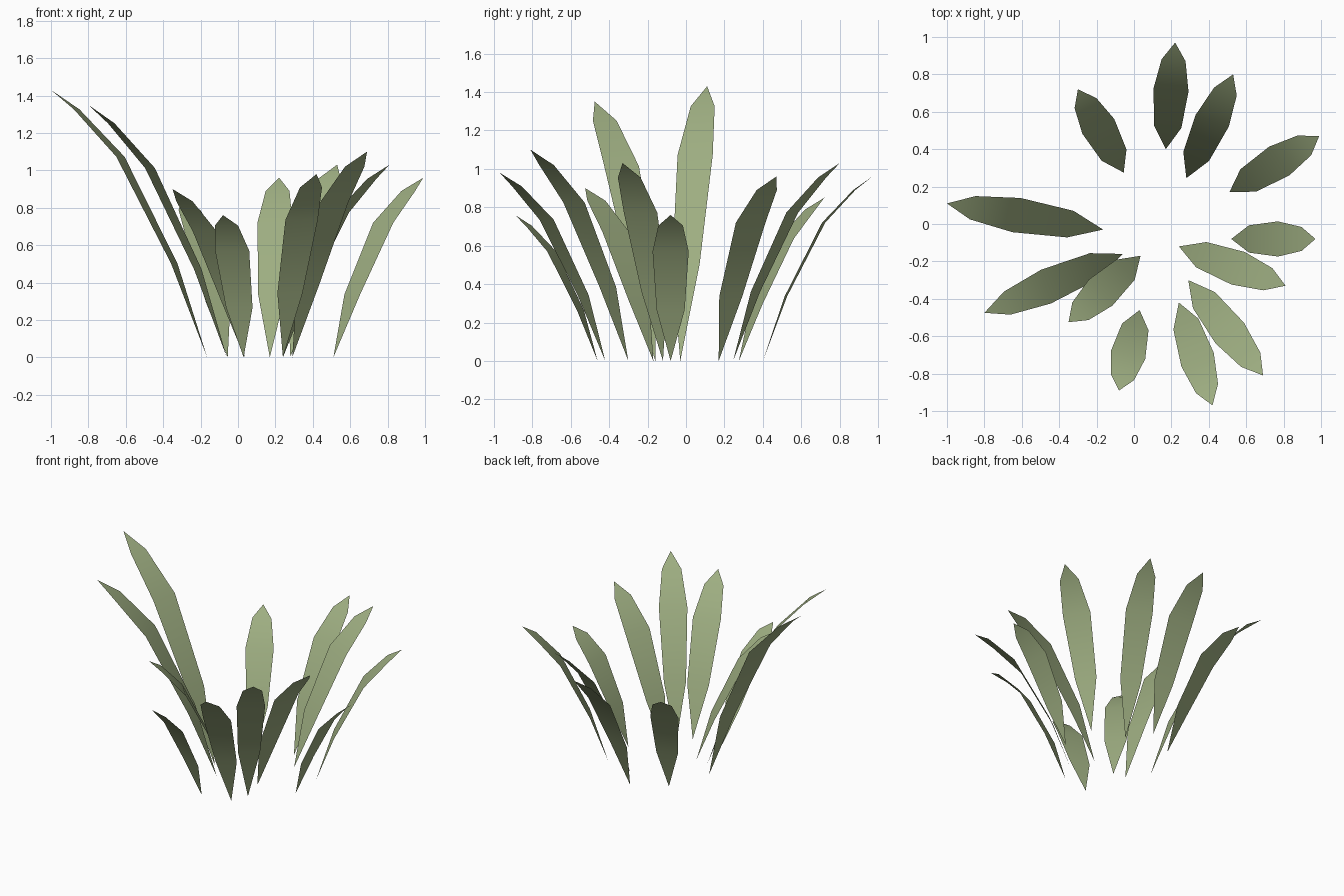
import bpy
import bmesh
from math import radians
from mathutils import Vector, Matrix

cube = bpy.data.objects.get("Cube")
if cube:
    bpy.data.objects.remove(cube, do_unlink=True)

# Single leaf green
green = bpy.data.materials.new("leaf_green")
green.use_nodes = True
colour = (0.34, 0.42, 0.22, 1)
green.diffuse_color = colour
green.node_tree.nodes["Principled BSDF"].inputs["Base Color"].default_value = colour

# Shared blade profile: outward fraction, height fraction, half width
STATIONS = [(0.21, 0.35, 0.073), (0.555, 0.75, 0.094), (0.835, 0.927, 0.064)]


def make_blade(name, base, tip, height, twist):
    """Arching leaf sheet, pointed at both ends."""
    base, tip = Vector(base), Vector(tip)
    reach = tip - base
    side = Matrix.Rotation(radians(twist), 2) @ Vector((-reach.y, reach.x)).normalized()

    bm = bmesh.new()
    root = bm.verts.new((*base, 0))
    rows = []
    for out, up, half in STATIONS:
        centre = base + reach * out
        rows.append([bm.verts.new((*(centre + side * half * s), height * up))
                     for s in (-1, 1)])
    point = bm.verts.new((*tip, height))

    bm.faces.new((root, rows[0][0], rows[0][1]))
    for low, high in zip(rows, rows[1:]):
        bm.faces.new((low[0], high[0], high[1], low[1]))
    bm.faces.new((rows[-1][0], point, rows[-1][1]))
    for face in bm.faces:
        face.smooth = True

    mesh = bpy.data.meshes.new(name)
    bm.to_mesh(mesh)
    bm.free()
    mesh.materials.append(green)
    bpy.context.collection.objects.link(bpy.data.objects.new(name, mesh))


# Blades around the clump: root, tip, height, twist in degrees
BLADES = [
    ((0.17, 0.40), (0.22, 0.97), 0.96, 0),
    ((0.28, 0.245), (0.53, 0.80), 1.03, 5),
    ((0.51, 0.17), (0.99, 0.47), 0.96, 3),
    ((0.52, -0.08), (0.97, -0.08), 0.76, 0),
    ((0.24, -0.12), (0.81, -0.33), 1.03, -2),
    ((0.29, -0.30), (0.69, -0.81), 1.10, -2),
    ((0.24, -0.42), (0.42, -0.97), 0.98, 5),
    ((0.03, -0.46), (-0.08, -0.89), 0.76, 0),
    ((0.035, -0.17), (-0.35, -0.525), 0.90, 0),
    ((-0.06, -0.16), (-0.80, -0.475), 1.35, -7),
    ((-0.165, -0.03), (-1.0, 0.11), 1.43, -4),
    ((-0.055, 0.275), (-0.30, 0.72), 0.85, -4),
]
for number, blade in enumerate(BLADES, 1):
    make_blade(f"leaf_blade_{number}", *blade)
